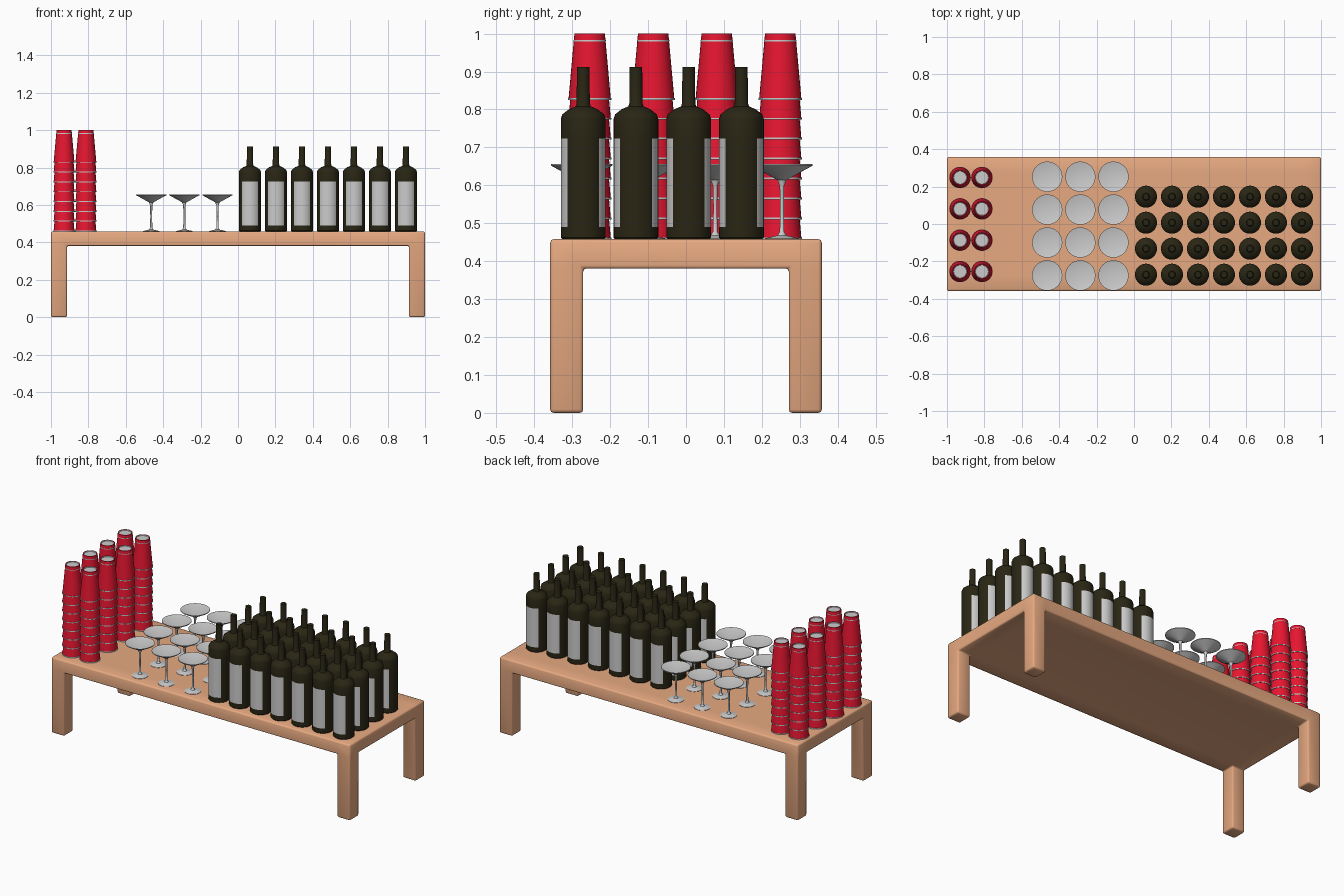
import bpy, bmesh, math

if "Cube" in bpy.data.objects:
    bpy.data.objects.remove(bpy.data.objects["Cube"])

def material(name, rgb):
    m = bpy.data.materials.new(name)
    m.diffuse_color = (*rgb, 1)
    m.use_nodes = True
    m.node_tree.nodes["Principled BSDF"].inputs["Base Color"].default_value = m.diffuse_color
    return m

WOOD = material("wood", (0.80, 0.40, 0.22))
RED = material("red_plastic", (0.80, 0.008, 0.03))
WHITE = material("white", (0.8, 0.8, 0.8))
GLASS = material("dark_glass", (0.022, 0.019, 0.007))
TOP = 0.458

def lathe(name, profile, segs, mats, pick, angle=35):
    """Revolve (radius, z) points; pick(ring, segment) gives the material index."""
    bm = bmesh.new()
    rings = []
    for r, z in profile:
        if r == 0:
            rings.append([bm.verts.new((0, 0, z))] * segs)
        else:
            rings.append([bm.verts.new((r * math.cos(2 * math.pi * i / segs),
                                        r * math.sin(2 * math.pi * i / segs), z))
                          for i in range(segs)])
    for k in range(len(rings) - 1):
        a, b = rings[k], rings[k + 1]
        for i in range(segs):
            j = (i + 1) % segs
            vs = list(dict.fromkeys([a[i], a[j], b[j], b[i]]))
            bm.faces.new(vs).material_index = pick(k, i)
    bmesh.ops.recalc_face_normals(bm, faces=bm.faces)
    me = bpy.data.meshes.new(name)
    bm.to_mesh(me)
    bm.free()
    for m in mats:
        me.materials.append(m)
    me.shade_smooth()
    me.set_sharp_from_angle(angle=math.radians(angle))
    return me

def place(name, me, x, y, z):
    ob = bpy.data.objects.new(name, me)
    ob.location = (x, y, z)
    bpy.context.collection.objects.link(ob)
    return ob

# Table: 3x3 slab with the corner cells extruded down into legs
bm = bmesh.new()
xs = [-1, -0.914, 0.914, 1]
ys = [-0.358, -0.271, 0.271, 0.358]
def sheet(z):
    return [[bm.verts.new((x, y, z)) for y in ys] for x in xs]
up, low = sheet(TOP), sheet(0.381)
corners = []
for i in range(3):
    for j in range(3):
        bm.faces.new((up[i][j], up[i + 1][j], up[i + 1][j + 1], up[i][j + 1]))
        f = bm.faces.new((low[i][j], low[i][j + 1], low[i + 1][j + 1], low[i + 1][j]))
        if i != 1 and j != 1:
            corners.append(f)
for i in range(3):
    for s in (0, 3):
        bm.faces.new((up[i][s], up[i + 1][s], low[i + 1][s], low[i][s]))
        bm.faces.new((up[s][i], up[s][i + 1], low[s][i + 1], low[s][i]))
for f in corners:
    new = bmesh.ops.extrude_discrete_faces(bm, faces=[f])["faces"][0]
    old = [v for v in new.verts]
    for v in old:
        v.co.z = 0
    # side walls between the slab and the foot
    n = len(old)
    for k in range(n):
        a, b = old[k], old[(k + 1) % n]
        if not any(b in e.verts and len(e.link_faces) > 1 for e in a.link_edges):
            def above(v):
                return next(w for row in low for w in row
                            if abs(w.co.x - v.co.x) < 1e-5 and abs(w.co.y - v.co.y) < 1e-5)
            bm.faces.new((a, b, above(b), above(a)))
# remove leftover inner faces at the leg tops, if any
inner = [f for f in bm.faces if all(abs(v.co.z - 0.381) < 1e-5 for v in f.verts)
         and abs(f.calc_center_median().x) > 0.92 and abs(f.calc_center_median().y) > 0.28]
if inner:
    bmesh.ops.delete(bm, geom=inner, context='FACES_ONLY')
bmesh.ops.recalc_face_normals(bm, faces=bm.faces)
me = bpy.data.meshes.new("table")
bm.to_mesh(me)
bm.free()
me.materials.append(WOOD)
me.shade_smooth()
table = place("table", me, 0, 0, 0)
bev = table.modifiers.new("rounded_edges", 'BEVEL')
bev.width = 0.009
bev.segments = 2
bev.limit_method = 'ANGLE'

# Wine bottles: labels wrap 90 degrees on the front and back
bottle = lathe("bottle", [(0, 0), (0.055, 0), (0.059, 0.004), (0.059, 0.032), (0.059, 0.266),
                          (0.059, 0.317), (0.055, 0.329), (0.037, 0.343), (0.020, 0.350),
                          (0.0175, 0.358), (0.0165, 0.454), (0, 0.454)],
               32, [GLASS, WHITE],
               lambda k, i: 1 if k == 3 and (4 <= i < 12 or 20 <= i < 28) else 0, 40)
for i in range(7):
    for j in range(4):
        place(f"bottle_{i}_{j}", bottle, 0.064 + 0.139 * i, -0.271 + 0.139 * j, TOP)

# Cocktail glasses: foot, stem and open cone bowl
cocktail = lathe("cocktail_glass", [(0, 0), (0.045, 0), (0.045, 0.002), (0.012, 0.010), (0.006, 0.020),
                                    (0.005, 0.080), (0.006, 0.140), (0.012, 0.156), (0.081, 0.194),
                                    (0.081, 0.198), (0.079, 0.198), (0, 0.160)],
                 32, [], lambda k, i: 0)
for i in range(3):
    for j in range(4):
        place(f"cocktail_glass_{i}_{j}", cocktail, -0.464 + 0.177 * i, -0.275 + 0.176 * j, TOP)

# Upturned party cups: white base, stripe, rim and lining
cup = lathe("cup", [(0, 0.170), (0.034, 0.170), (0.036, 0.175), (0.040, 0.175), (0.0417, 0.158),
                    (0.0425, 0.158), (0.0427, 0.154), (0.042, 0.154), (0.0555, 0.005), (0.0575, 0.005),
                    (0.0575, 0), (0.0545, 0), (0.039, 0.165), (0, 0.165)],
            32, [RED, WHITE], lambda k, i: 0 if k in (2, 3, 7) else 1)
for i in range(2):
    for j in range(4):
        for k in range(8):
            place(f"cup_{i}_{j}_{k}", cup, -0.930 + 0.117 * i, -0.254 + 0.1675 * j, TOP + 0.0525 * k)
